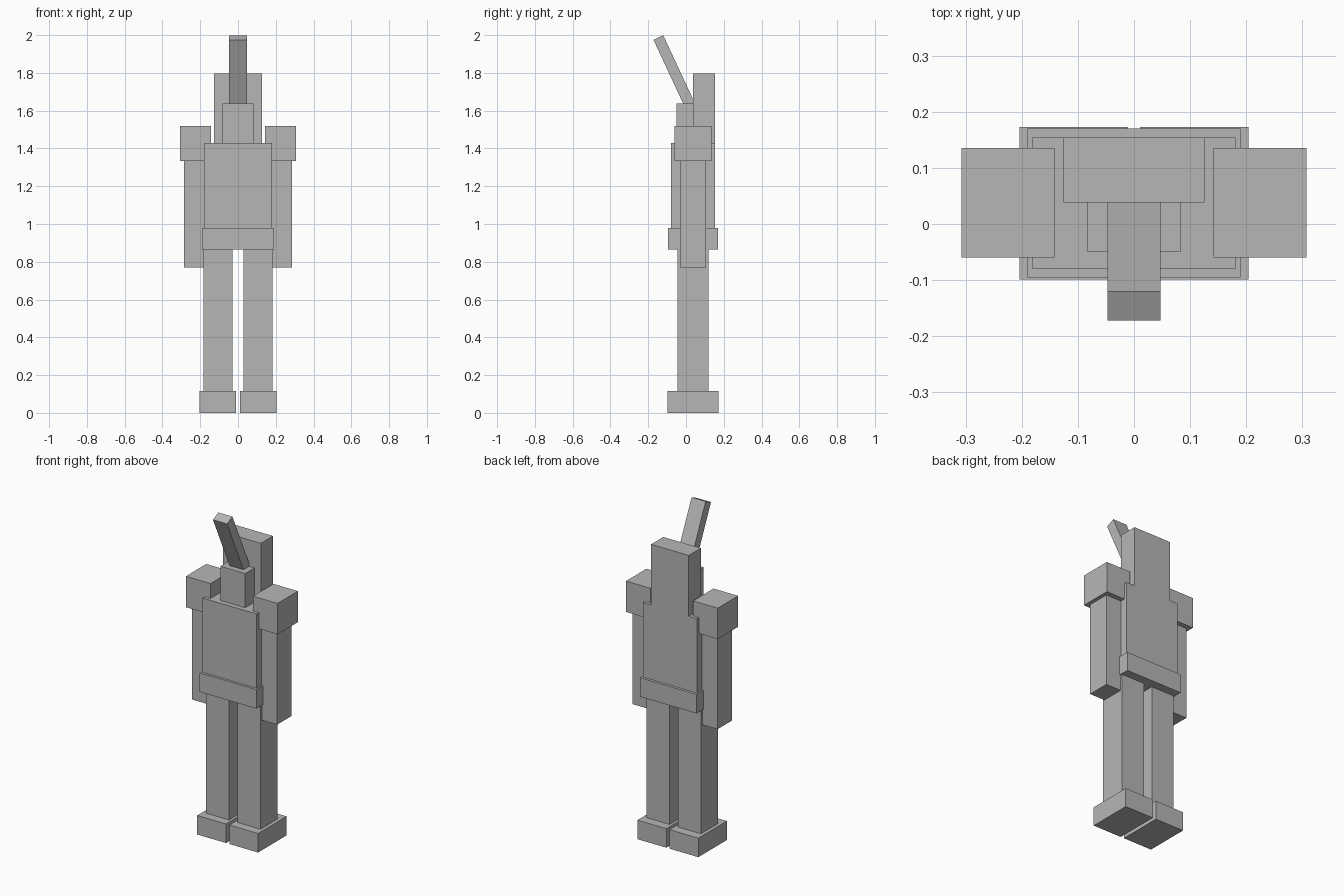
import bpy, math

cube = bpy.data.objects.get("Cube")
if cube:
    bpy.data.objects.remove(cube, do_unlink=True)

grey = bpy.data.materials.new("plain grey")
grey.use_nodes = True
colour = (0.47, 0.47, 0.47, 1)
grey.diffuse_color = colour
grey.node_tree.nodes["Principled BSDF"].inputs["Base Color"].default_value = colour


def box(name, x, y, z, tilt=0):
    """Box spanning the given (low, high) ranges, tilted about its own x axis."""
    spans = (x, y, z)
    bpy.ops.mesh.primitive_cube_add(size=1, location=[(a + b) / 2 for a, b in spans])
    ob = bpy.context.object
    ob.name = name
    ob.scale = [b - a for a, b in spans]
    ob.rotation_euler.x = tilt
    ob.data.materials.append(grey)
    return ob


def pair(name, x, y, z):
    """Matching boxes on the left (+x) and right (-x)."""
    box("left_" + name, x, y, z)
    box("right_" + name, (-x[1], -x[0]), y, z)


# Legs and feet
pair("foot", (0.011, 0.204), (-0.099, 0.173), (0, 0.115))
pair("leg", (0.028, 0.183), (-0.046, 0.118), (0.11, 0.88))

# Body
box("belt", (-0.19, 0.19), (-0.095, 0.17), (0.865, 0.98))
box("torso", (-0.181, 0.181), (-0.08, 0.154), (0.9, 1.43))

# Arms and shoulder blocks
pair("arm", (0.18, 0.285), (-0.033, 0.105), (0.77, 1.35))
pair("shoulder", (0.142, 0.307), (-0.06, 0.135), (1.333, 1.52))

# Head, tall block behind it, and the leaning crest
box("head", (-0.083, 0.083), (-0.05, 0.06), (1.42, 1.637))
box("head_back", (-0.126, 0.126), (0.038, 0.154), (1.42, 1.798))
box("crest", (-0.047, 0.047), (-0.08, -0.023), (1.559, 2.008), math.radians(25))
